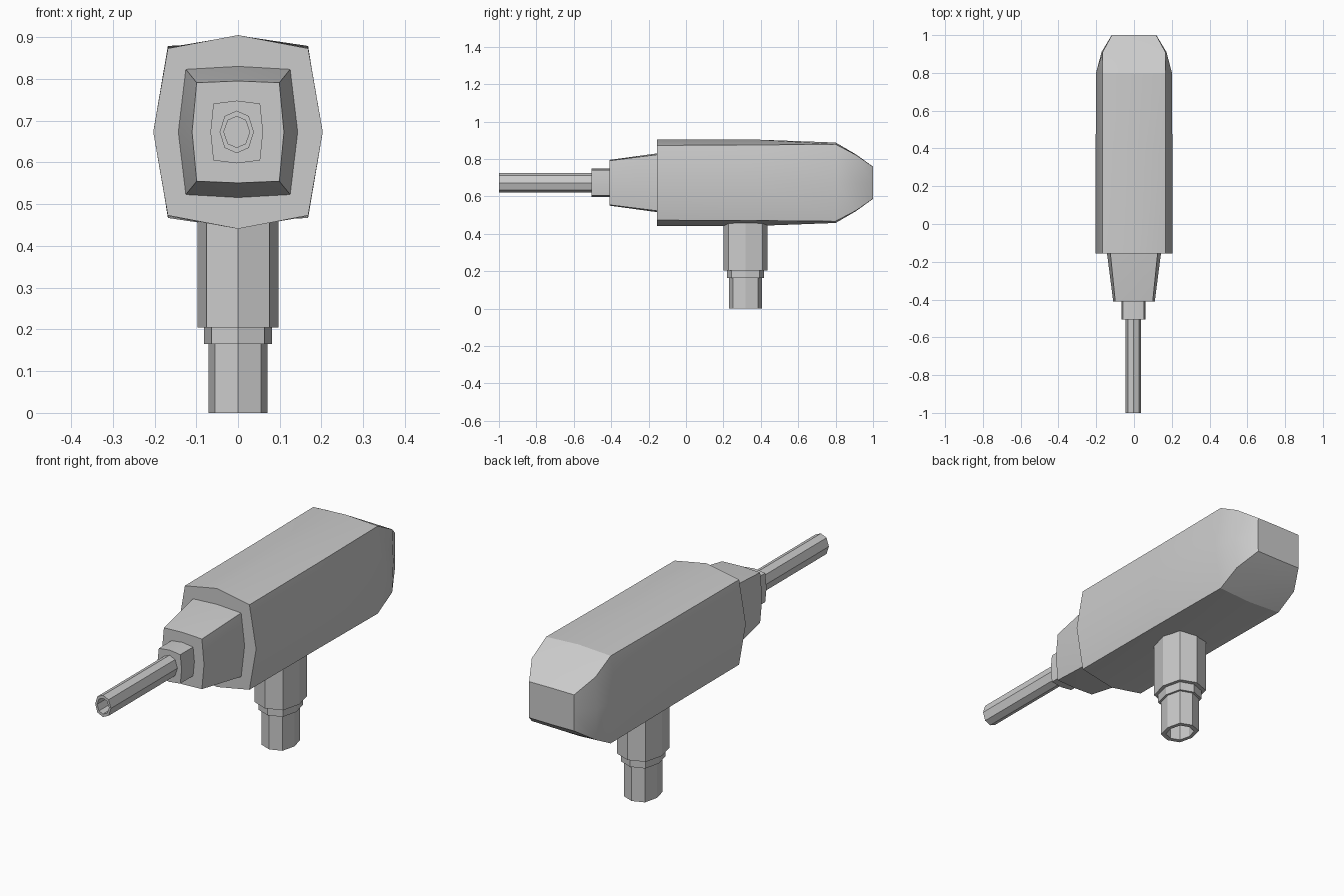
import bpy, bmesh, math

AXIS_Z = 0.673      # height of the horizontal barrel axis
HANDLE_Y = 0.318    # depth of the vertical handle axis


def loft(name, sections, place, cap_start=True, smooth=25):
    """Skin 8-sided sections (t, mid_a, mid_b, corner_a, corner_b, shift)."""
    bm = bmesh.new()
    rings = []
    for t, a, b, ca, cb, s in sections:
        pts = [(0, b), (ca, cb), (a, 0), (ca, -cb),
               (0, -b), (-ca, -cb), (-a, 0), (-ca, cb)]
        rings.append([bm.verts.new(place(u + s, v, t)) for u, v in pts])
    for r, q in zip(rings, rings[1:]):
        for i in range(8):
            j = (i + 1) % 8
            bm.faces.new((r[i], r[j], q[j], q[i]))
    if cap_start:
        bm.faces.new(rings[0])
    bm.faces.new(rings[-1])
    bmesh.ops.recalc_face_normals(bm, faces=bm.faces[:])
    mesh = bpy.data.meshes.new(name)
    bm.to_mesh(mesh)
    bm.free()
    ob = bpy.data.objects.new(name, mesh)
    bpy.context.collection.objects.link(ob)
    bpy.ops.object.select_all(action='DESELECT')
    ob.select_set(True)
    bpy.context.view_layer.objects.active = ob
    bpy.ops.object.shade_smooth_by_angle(angle=math.radians(smooth))
    return ob


def along_y(u, v, t):
    return (u, t, AXIS_Z + v)


def along_z(u, v, t):
    return (u, HANDLE_Y + v, t)


# Main housing, tapering to a chamfered rear end
loft("housing", [
    (-0.155, 0.203, 0.232, 0.168, 0.200, 0),
    (0.37, 0.203, 0.231, 0.168, 0.202, 0),
    (0.80, 0.201, 0.215, 0.168, 0.206, 0),
    (0.91, 0.172, 0.151, 0.166, 0.148, 0),
    (1.00, 0.118, 0.086, 0.117, 0.085, 0),
], along_y)

# Tapered nose block
loft("nose", [
    (-0.14, 0.144, 0.158, 0.126, 0.151, 0),
    (-0.155, 0.143, 0.157, 0.125, 0.150, 0),
    (-0.41, 0.110, 0.122, 0.099, 0.118, 0),
], along_y)

# Collar in front of the nose
loft("nose_collar", [
    (-0.40, 0.063, 0.075, 0.056, 0.068, -0.003),
    (-0.505, 0.063, 0.075, 0.056, 0.068, -0.003),
], along_y)

# Hollow front tube: outer wall, rim, inner bore
loft("front_tube", [
    (-0.50, 0.041, 0.051, 0.029, 0.038, -0.003),
    (-1.00, 0.041, 0.051, 0.029, 0.038, -0.003),
    (-1.00, 0.031, 0.037, 0.021, 0.028, -0.003),
    (-0.52, 0.031, 0.037, 0.021, 0.028, -0.003),
], along_y)

# Handle: upper grip, collar, and hollow lower socket
loft("handle_grip", [
    (0.48, 0.0975, 0.118, 0.075, 0.090, 0),
    (0.205, 0.0975, 0.118, 0.075, 0.090, 0),
], along_z, smooth=10)
loft("handle_collar", [
    (0.215, 0.081, 0.098, 0.063, 0.075, 0),
    (0.165, 0.081, 0.098, 0.063, 0.075, 0),
], along_z, smooth=10)
loft("handle_socket", [
    (0.175, 0.071, 0.087, 0.055, 0.066, 0),
    (0.0, 0.071, 0.087, 0.055, 0.066, 0),
    (0.0, 0.053, 0.065, 0.041, 0.049, 0),
    (0.155, 0.053, 0.065, 0.041, 0.049, 0),
], along_z, smooth=10)
